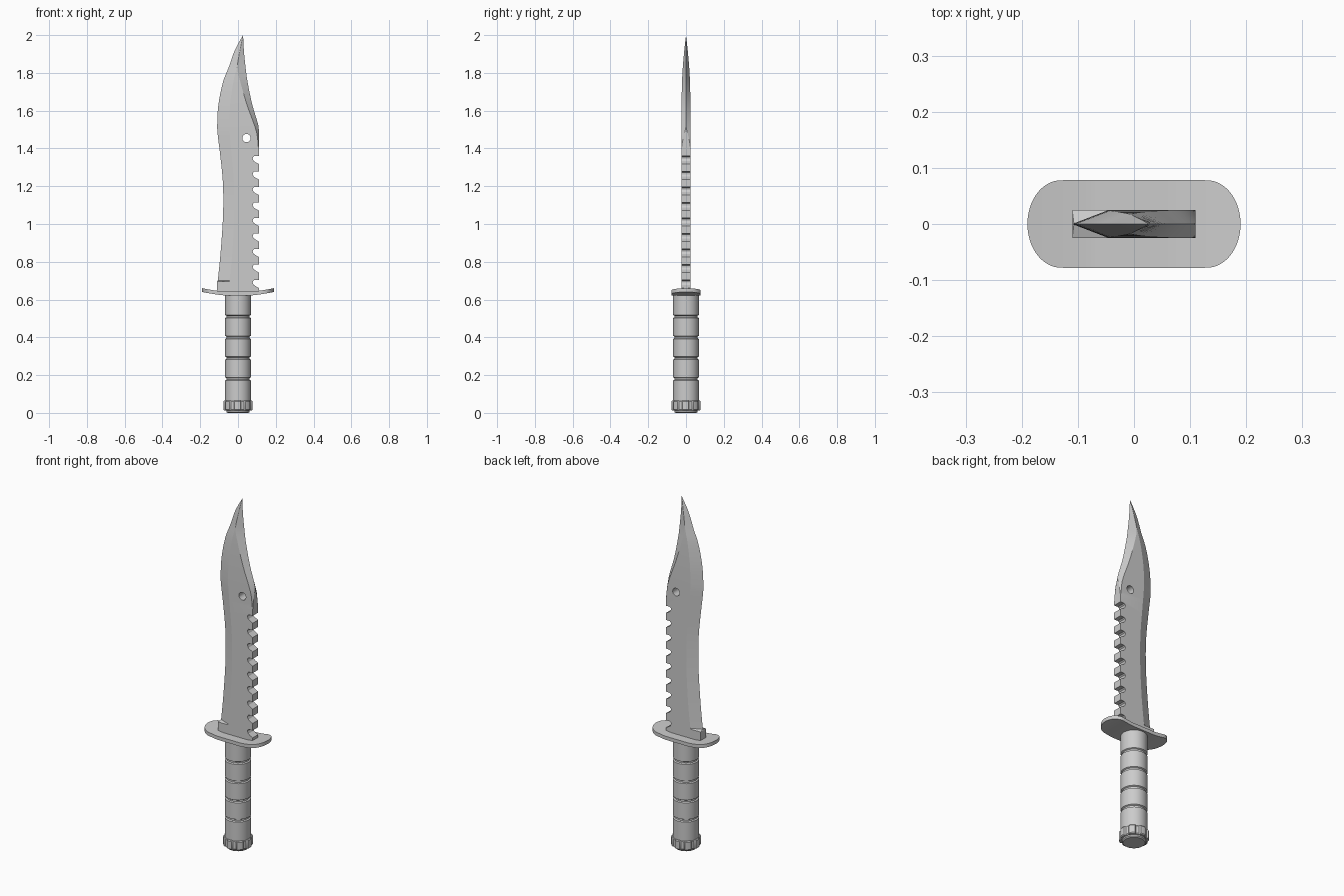
import bpy, bmesh, math

if "Cube" in bpy.data.objects:
    bpy.data.objects.remove(bpy.data.objects["Cube"])


def loft(name, rings, smooth=30):
    """Skin a list of equal-length closed rings and cap both ends."""
    bm = bmesh.new()
    rows = [[bm.verts.new(p) for p in ring] for ring in rings]
    n = len(rows[0])
    for a, b in zip(rows, rows[1:]):
        for i in range(n):
            j = (i + 1) % n
            bm.faces.new((a[i], a[j], b[j], b[i]))
    bm.faces.new(rows[0][::-1])
    bm.faces.new(rows[-1])
    bmesh.ops.remove_doubles(bm, verts=bm.verts, dist=1e-5)
    bmesh.ops.recalc_face_normals(bm, faces=bm.faces)
    me = bpy.data.meshes.new(name)
    bm.to_mesh(me)
    bm.free()
    ob = bpy.data.objects.new(name, me)
    bpy.context.collection.objects.link(ob)
    if smooth:
        shade(ob, smooth)
    return ob


def shade(ob, angle):
    bpy.ops.object.select_all(action='DESELECT')
    ob.select_set(True)
    bpy.context.view_layer.objects.active = ob
    bpy.ops.object.shade_smooth_by_angle(angle=math.radians(angle))


def circle(r, z, n=40):
    return [(r * math.cos(2 * math.pi * i / n), r * math.sin(2 * math.pi * i / n), z)
            for i in range(n)]


def catmull(rows, steps):
    out = []
    for i in range(len(rows) - 1):
        p = [rows[max(0, min(len(rows) - 1, i + k))] for k in (-1, 0, 1, 2)]
        for s in range(steps):
            t = s / steps
            out.append([0.5 * (2 * b + (c - a) * t + (2 * a - 5 * b + 4 * c - d) * t * t
                               + (3 * b - a - 3 * c + d) * t ** 3) for a, b, c, d in zip(*p)])
    return out + [list(rows[-1])]


def section(z, edge, ridge, swedge, spine, t, ts, te=0.0):
    return [(edge, -te, z), (ridge, -t, z), (swedge, -t, z), (spine, -ts, z),
            (spine, ts, z), (swedge, t, z), (ridge, t, z), (edge, te, z)]


# Blade: z, cutting edge x, bevel ridge x, swedge ridge x, spine x, half thickness, spine half thickness
T = 0.025
rows = [
    (0.70, -0.107, -0.045, 0.105, 0.11, T, T),
    (0.85, -0.092, -0.030, 0.105, 0.11, T, T),
    (1.05, -0.079, -0.020, 0.105, 0.11, T, T),
    (1.22, -0.080, -0.022, 0.105, 0.11, T, T),
    (1.38, -0.096, -0.035, 0.106, 0.11, T, T),
    (1.46, -0.106, -0.042, 0.103, 0.11, T, 0.014),
    (1.52, -0.110, -0.045, 0.088, 0.108, T, 0.0),
    (1.63, -0.104, -0.042, 0.048, 0.076, 0.024, 0.0),
    (1.75, -0.080, -0.025, 0.013, 0.051, 0.021, 0.0),
    (1.83, -0.049, -0.006, -0.004, 0.040, 0.017, 0.0),
    (1.92, -0.017, 0.010, 0.011, 0.031, 0.009, 0.0),
    (2.00, 0.027, 0.027, 0.027, 0.027, 0.0, 0.0),
]
rings = [section(z, -0.11, -0.045, 0.105, 0.11, T, T, T) for z in (0.63, 0.695)]
for z, e, r, w, s, t, ts in catmull(rows, 4):
    rings.append(section(z, e, r, max(w, r), min(s, 0.11), min(t, T), max(0, min(ts, T))))
blade = loft("blade", rings, 0)

# Saw-back notches and the round hole, cut out of the blade
notch = [(0.13, 0), (0.086, 0), (0.079, -0.006), (0.078, -0.015),
         (0.083, -0.026), (0.095, -0.034), (0.11, -0.042), (0.13, -0.05)]
outlines = [[(x, 1.36 - 0.082 * i + z) for x, z in notch] for i in range(9)]
outlines.append([(0.045 + x, 1.455 + y) for x, y, _ in circle(0.022, 0, 24)])
for pts in outlines:
    cutter = loft("cutter", [[(x, y, z) for x, z in pts] for y in (-0.06, 0.06)], 0)
    cutter.hide_render = True
    mod = blade.modifiers.new("cut", 'BOOLEAN')
    mod.operation = 'DIFFERENCE'
    mod.solver = 'EXACT'
    mod.object = cutter
    bpy.context.view_layer.objects.active = blade
    bpy.ops.object.modifier_apply(modifier=mod.name)
    bpy.data.objects.remove(cutter)
shade(blade, 18)

# Guard: rounded plate with upswept ends
rings = []
N = 48
for i in range(N + 1):
    x = -0.19 * math.cos(math.pi * i / N)
    over = max(0, (abs(x) - 0.13) / 0.06)
    w = max(0.078 * math.sqrt(max(0, 1 - over * over)), 0.002)
    lift = 0.018 * max(0, (abs(x) - 0.07) / 0.12) ** 1.3
    lo, hi = 0.622 + lift, 0.642 + lift
    rings.append([(x, -w, lo), (x, w, lo), (x, w, hi), (x, -w, hi)])
loft("guard", rings)

# Grip with four grooves
profile = [(0.068, 0.05)]
for z in (0.18, 0.29, 0.40, 0.51):
    profile += [(0.068, z - 0.008), (0.061, z - 0.004), (0.061, z + 0.004), (0.068, z + 0.008)]
profile.append((0.068, 0.63))
loft("grip", [circle(r, z) for r, z in profile])

# Pommel: fluted ring and end cap
def fluted(scale, z):
    pts = []
    for i in range(80):
        a = 2 * math.pi * i / 80
        r = (0.077 if i % 10 in (0, 1, 2, 8, 9, 7) else 0.070) * scale
        pts.append((r * math.cos(a), r * math.sin(a), z))
    return pts


loft("pommel", [fluted(0.95, 0.013), fluted(1, 0.018), fluted(1, 0.060), fluted(0.95, 0.065)])
loft("end_cap", [circle(0.056, 0), circle(0.062, 0.005), circle(0.062, 0.02)])
